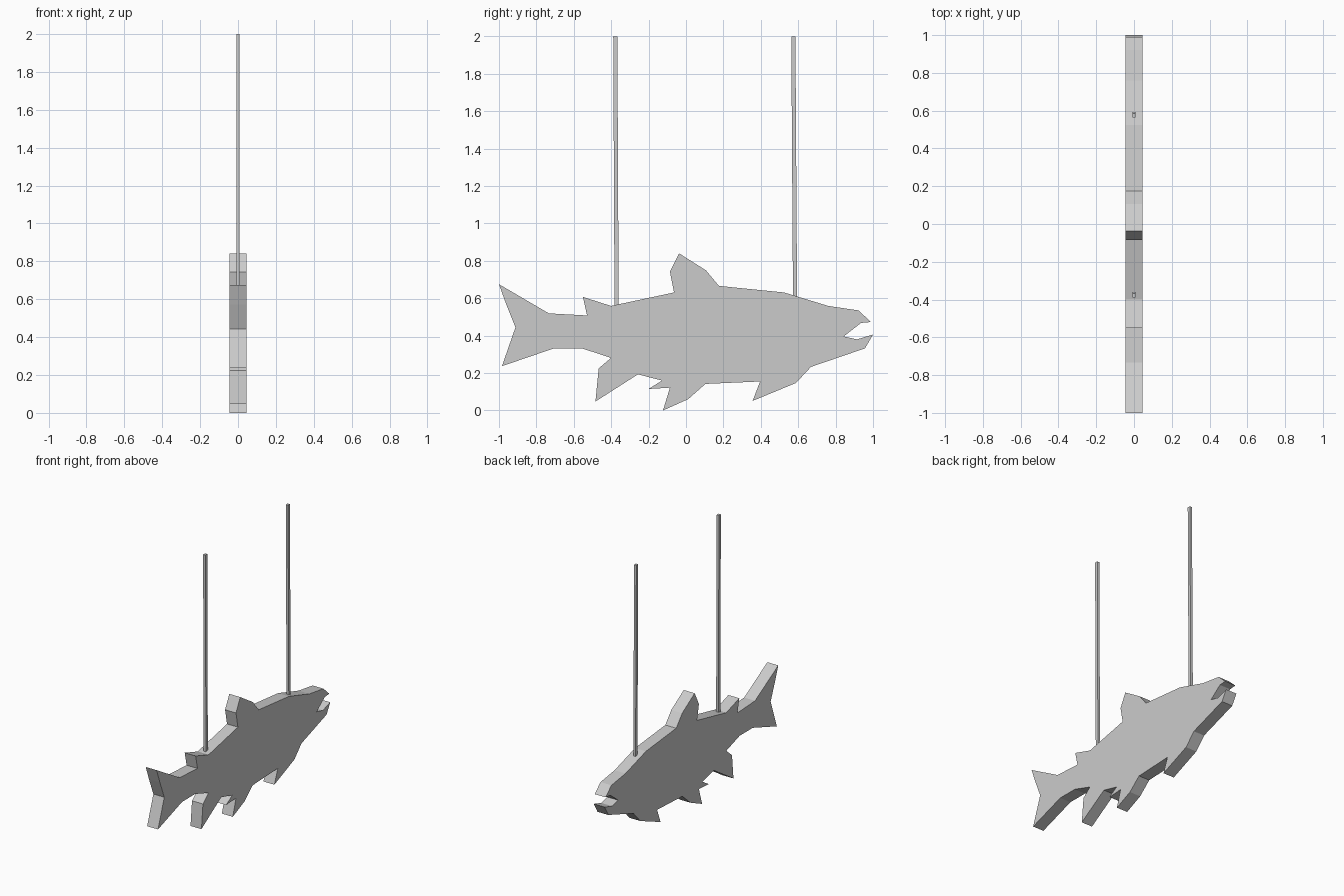
import bpy, bmesh

if "Cube" in bpy.data.objects:
    bpy.data.objects.remove(bpy.data.objects["Cube"])

HALF = 0.044  # half thickness of the board

# Side silhouette (y, z), running from the tail tip along the belly to the mouth and back
OUTLINE = [
    (-1.0, .675), (-.963, .572), (-.912, .444), (-.984, .237), (-.706, .332),
    (-.556, .332), (-.401, .281), (-.467, .225), (-.484, .048), (-.257, .193),
    (-.128, .160), (-.200, .115), (-.086, .122), (-.123, .0), (.011, .060),
    (.104, .142), (.396, .155), (.356, .051), (.588, .147), (.668, .233),
    (.957, .332), (1.0, .406), (.914, .380), (.843, .396), (.936, .468),
    (.989, .473), (.922, .535), (.760, .559), (.524, .631), (.176, .666),
    (.107, .749), (-.037, .840), (-.086, .743), (-.064, .631), (-.401, .559),
    (-.551, .607), (-.529, .508), (-.733, .519),
]


def prism(name, bottom, offset):
    """Extrude a closed loop of points by an offset vector."""
    bm = bmesh.new()
    face = bm.faces.new([bm.verts.new(p) for p in bottom])
    new = bmesh.ops.extrude_face_region(bm, geom=[face], use_keep_orig=True)["geom"]
    bmesh.ops.translate(bm, vec=offset, verts=[v for v in new if isinstance(v, bmesh.types.BMVert)])
    bmesh.ops.recalc_face_normals(bm, faces=bm.faces)
    mesh = bpy.data.meshes.new(name)
    bm.to_mesh(mesh)
    bm.free()
    obj = bpy.data.objects.new(name, mesh)
    bpy.context.collection.objects.link(obj)
    return obj


# Flat fish board
prism("fish_board", [(-HALF, y, z) for y, z in OUTLINE], (2 * HALF, 0, 0))

# Slightly leaning square hanging rods
for name, y_low, y_top, z_low in (("rear_rod", -.371, -.378, .555),
                                  ("front_rod", .583, .574, .603)):
    base = [(sx * .009, y_low + sy * .011, z_low)
            for sx, sy in ((-1, -1), (1, -1), (1, 1), (-1, 1))]
    prism(name, base, (0, y_top - y_low, 2 - z_low))
